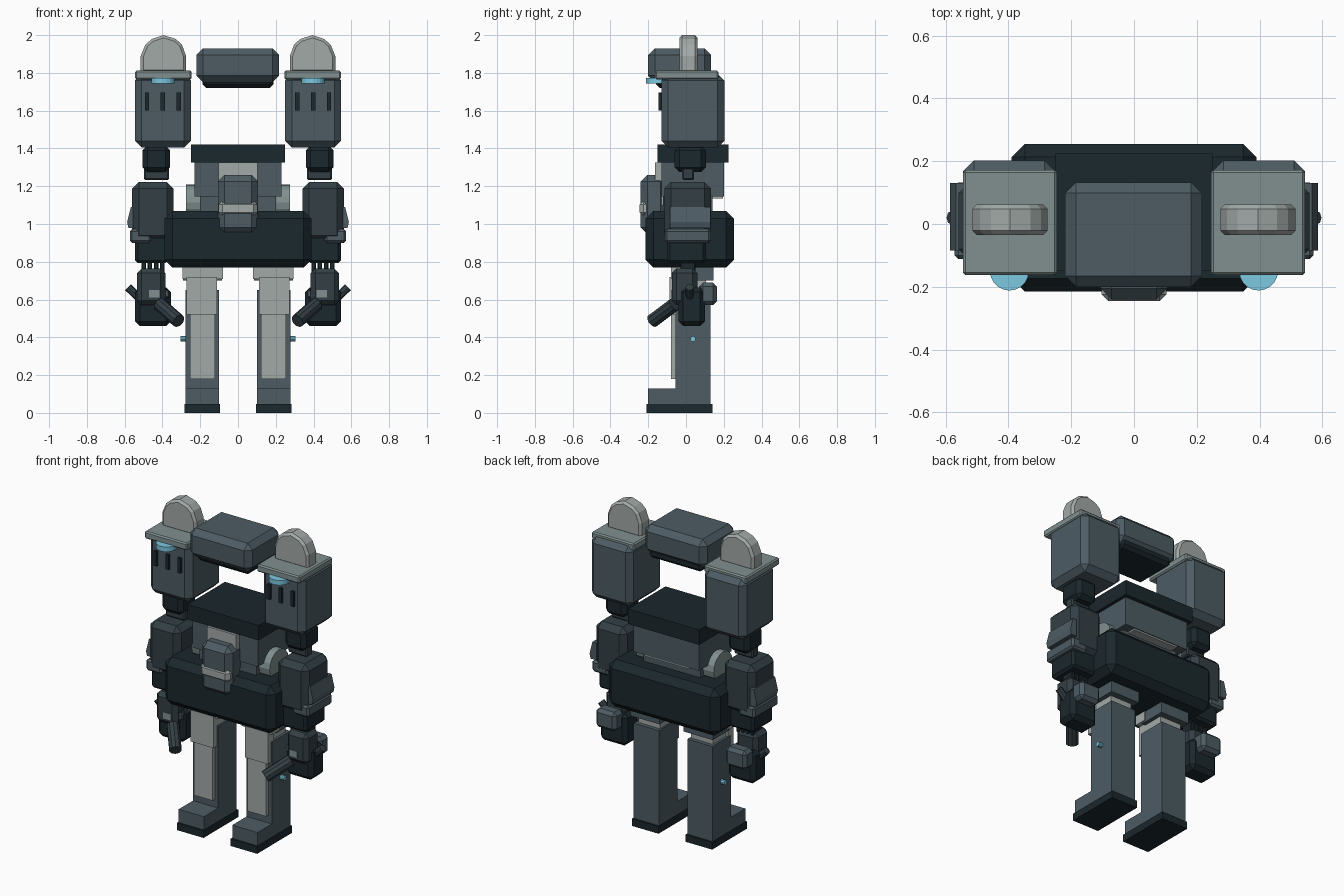
import bpy, bmesh, math
from mathutils import Vector

if "Cube" in bpy.data.objects:
    bpy.data.objects.remove(bpy.data.objects["Cube"])


def material(name, rgb):
    m = bpy.data.materials.new(name)
    m.diffuse_color = (*rgb, 1)
    m.use_nodes = True
    m.node_tree.nodes["Principled BSDF"].inputs["Base Color"].default_value = m.diffuse_color
    return m


DARK = material("dark", (0.011, 0.021, 0.026))
ARM = material("arm_grey", (0.033, 0.050, 0.060))
STEEL = material("steel", (0.074, 0.107, 0.127))
CAP = material("cap_grey", (0.22, 0.28, 0.28))
LIGHT = material("light_grey", (0.36, 0.40, 0.39))
CYAN = material("cyan", (0.20, 0.58, 0.75))


def finish(name, bm, mat, pair):
    """Make the object, and its mirror image when pair is set."""
    bmesh.ops.recalc_face_normals(bm, faces=bm.faces)
    for side in (("left", 1), ("right", -1)) if pair else (("", 1),):
        if side[1] == -1:
            bmesh.ops.scale(bm, vec=(-1, 1, 1), verts=bm.verts)
            bmesh.ops.reverse_faces(bm, faces=bm.faces)
        label = f"{side[0]}_{name}" if pair else name
        me = bpy.data.meshes.new(label)
        bm.to_mesh(me)
        me.materials.append(mat)
        bpy.context.collection.objects.link(bpy.data.objects.new(label, me))
    bm.free()


def box(name, x, y, z, mat, bevel=0.0, pair=False):
    bm = bmesh.new()
    bmesh.ops.create_cube(bm, size=1)
    for v in bm.verts:
        v.co = Vector([(a + b) / 2 + c * (b - a) for (a, b), c in zip((x, y, z), v.co)])
    if bevel:
        bmesh.ops.bevel(bm, geom=bm.edges[:], offset=bevel, segments=1,
                        profile=0.5, affect='EDGES')
    finish(name, bm, mat, pair)


def rod(name, a, b, r, mat, sides=12, pair=False, r2=None):
    a, b = Vector(a), Vector(b)
    bm = bmesh.new()
    bmesh.ops.create_cone(bm, cap_ends=True, segments=sides, radius1=r,
                          radius2=r if r2 is None else r2, depth=(b - a).length)
    rot = (b - a).to_track_quat('Z', 'Y')
    for v in bm.verts:
        v.co = rot @ v.co + (a + b) / 2
    finish(name, bm, mat, pair)


def profile(name, pts, y0, y1, mat, bevel=0.0, pair=False):
    """Extrude an x-z outline along y."""
    bm = bmesh.new()
    f = bm.faces.new([bm.verts.new((x, y0, z)) for x, z in pts])
    new = bmesh.ops.extrude_face_region(bm, geom=[f])["geom"]
    bmesh.ops.translate(bm, vec=(0, y1 - y0, 0),
                        verts=[g for g in new if isinstance(g, bmesh.types.BMVert)])
    if bevel:
        rim = [e for e in bm.edges if abs(e.verts[0].co.y - e.verts[1].co.y) < 1e-5]
        bmesh.ops.bevel(bm, geom=rim, offset=bevel, segments=1, profile=0.5, affect='EDGES')
    finish(name, bm, mat, pair)


# Head
box("head", (-0.22, 0.217), (-0.2, 0.133), (1.75, 1.93), STEEL, 0.035)
box("head_base", (-0.187, 0.187), (-0.16, 0.115), (1.72, 1.8), DARK, 0.02)

# Torso
box("collar", (-0.25, 0.25), (-0.15, 0.225), (1.325, 1.42), DARK)
box("chest", (-0.23, 0.23), (-0.13, 0.2), (1.145, 1.325), STEEL)
box("chest_panel", (-0.103, 0.103), (-0.165, -0.12), (1.1, 1.325), LIGHT)
box("back_strip", (-0.16, 0.16), (0.1, 0.195), (1.135, 1.147), LIGHT)
box("waist", (-0.2, 0.2), (-0.1, 0.14), (1.05, 1.15), STEEL)
rod("waist_disc", (0.2, 0.02, 1.115), (0.275, 0.02, 1.115), 0.095, CAP, 16, True)

# Pelvis and belly block
box("pelvis", (-0.39, 0.39), (-0.215, 0.255), (0.77, 1.07), DARK, 0.042)
box("belly", (-0.107, 0.107), (-0.24, -0.1), (0.947, 1.26), STEEL, 0.035)
box("belly_band", (-0.103, 0.103), (-0.246, -0.16), (1.04, 1.125), LIGHT, 0.022)

# Shoulder pods
box("shoulder_pod", (0.25, 0.545), (-0.13, 0.203), (1.405, 1.795), STEEL, 0.035, True)
box("pod_cap", (0.245, 0.545), (-0.163, 0.172), (1.765, 1.812), CAP, 0.008, True)
profile("pod_fin", [(0.275, 1.8), (0.275, 1.89), (0.297, 1.95), (0.33, 1.98), (0.395, 2.0),
                    (0.455, 1.98), (0.49, 1.95), (0.515, 1.89), (0.515, 1.8)],
        -0.035, 0.062, LIGHT, 0.014, True)
rod("pod_lamp", (0.397, -0.15, 1.743), (0.397, -0.15, 1.774), 0.062, CYAN, 20, True)
for i, x in enumerate((0.314, 0.398, 0.482)):
    box(f"pod_vent_{i + 1}", (x - 0.011, x + 0.011), (-0.145, -0.12), (1.6, 1.695), DARK, 0, True)

# Upper arms
box("arm_socket", (0.36, 0.505), (-0.06, 0.105), (1.275, 1.415), DARK, 0.025, True)
box("arm_link", (0.365, 0.498), (-0.02, 0.042), (1.232, 1.3), ARM, 0.008, True)

# Forearms
box("forearm", (0.342, 0.56), (-0.115, 0.133), (0.905, 1.222), ARM, 0.035, True)
profile("forearm_panel", [(0.54, 1.09), (0.567, 1.09), (0.587, 1.01), (0.58, 0.98), (0.54, 0.98)],
        -0.085, 0.13, STEEL, 0, True)
box("forearm_band", (0.46, 0.572), (-0.112, 0.132), (0.9, 0.973), STEEL, 0.012, True)
box("forearm_cuff", (0.37, 0.545), (-0.1, 0.105), (0.793, 0.95), DARK, 0.015, True)

# Hands
for i in range(4):
    x = 0.4 + i * 0.033
    box(f"knuckle_{i + 1}", (x - 0.012, x + 0.012), (-0.03, 0.05), (0.74, 0.8), DARK, 0.004, True)
box("palm", (0.385, 0.535), (-0.075, 0.06), (0.57, 0.765), ARM, 0.025, True)
box("fist", (0.355, 0.545), (-0.04, 0.1), (0.46, 0.665), DARK, 0.025, True)
box("hand_back", (0.385, 0.53), (0.07, 0.163), (0.57, 0.69), STEEL, 0.02, True)
box("hand_plate", (0.415, 0.47), (-0.08, -0.06), (0.61, 0.65), CAP, 0, True)
rod("thumb", (0.415, -0.06, 0.575), (0.315, -0.178, 0.487), 0.037, ARM, 10, True)
rod("hand_spike", (0.53, 0.02, 0.615), (0.582, 0.02, 0.665), 0.022, ARM, 8, True)
box("hand_knob", (0.365, 0.4), (-0.045, 0.0), (0.61, 0.65), STEEL, 0.005, True)

# Legs
box("hip_plate", (0.08, 0.295), (-0.08, 0.0), (0.71, 0.79), LIGHT, 0, True)
box("hip_block", (0.085, 0.29), (-0.03, 0.145), (0.7, 0.79), STEEL, 0, True)
box("thigh", (0.11, 0.262), (-0.05, 0.105), (0.6, 0.72), LIGHT, 0, True)
box("knee", (0.11, 0.273), (-0.088, -0.03), (0.52, 0.72), LIGHT, 0, True)
box("shin", (0.1, 0.277), (-0.056, 0.13), (0.04, 0.65), STEEL, 0, True)
box("shin_panel", (0.122, 0.254), (-0.08, -0.04), (0.18, 0.55), LIGHT, 0, True)
rod("shin_peg", (0.26, 0.037, 0.392), (0.305, 0.037, 0.392), 0.015, CYAN, 10, True)

# Feet
box("foot", (0.1, 0.277), (-0.2, 0.13), (0.04, 0.13), STEEL, 0, True)
box("sole", (0.095, 0.282), (-0.21, 0.14), (0, 0.046), DARK, 0, True)
